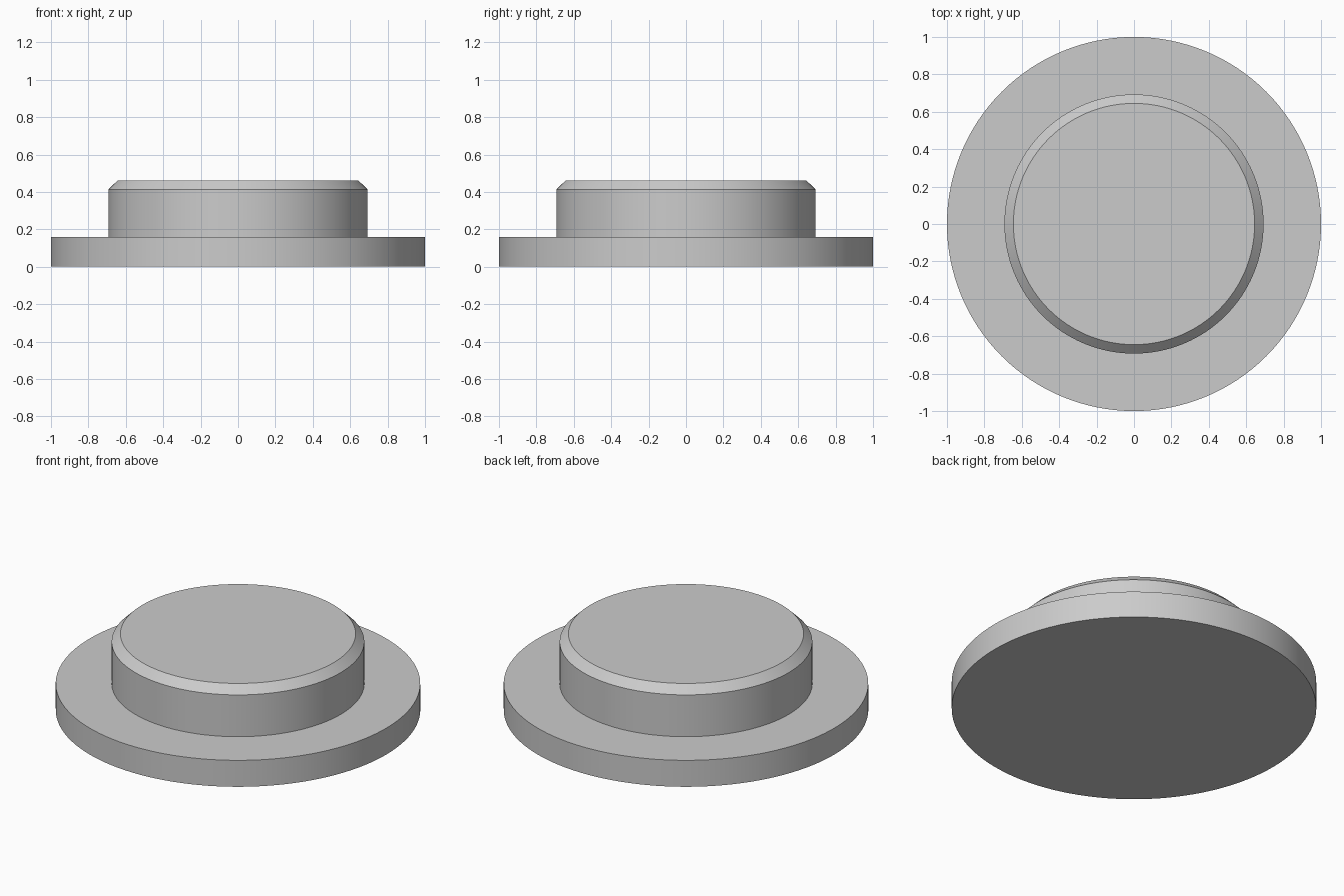
import bpy
import bmesh
import math

cube = bpy.data.objects.get("Cube")
if cube:
    bpy.data.objects.remove(cube, do_unlink=True)

# Plain grey material
grey = bpy.data.materials.new("plain_grey")
grey.use_nodes = True
colour = (0.6, 0.6, 0.6, 1)
grey.diffuse_color = colour
grey.node_tree.nodes["Principled BSDF"].inputs["Base Color"].default_value = colour

SIDES = 128

# Stepped profile (radius, height): wide flange, raised boss, chamfered rim
PROFILE = [(1.0, 0), (1.0, 0.16), (0.693, 0.16), (0.693, 0.413), (0.645, 0.46)]


def lathe(name, profile):
    bm = bmesh.new()
    rings = []
    for radius, height in profile:
        angles = [math.tau * i / SIDES for i in range(SIDES)]
        rings.append([bm.verts.new((radius * math.cos(a), radius * math.sin(a), height))
                      for a in angles])
    for low, high in zip(rings, rings[1:]):
        for i in range(SIDES):
            j = (i + 1) % SIDES
            bm.faces.new((low[i], low[j], high[j], high[i]))
    # Closed bottom and top
    bm.faces.new(rings[0][::-1])
    bm.faces.new(rings[-1])
    mesh = bpy.data.meshes.new(name)
    bm.to_mesh(mesh)
    bm.free()
    mesh.materials.append(grey)
    obj = bpy.data.objects.new(name, mesh)
    bpy.context.collection.objects.link(obj)
    return obj


plug = lathe("flanged_plug", PROFILE)
bpy.ops.object.select_all(action="DESELECT")
plug.select_set(True)
bpy.context.view_layer.objects.active = plug
bpy.ops.object.shade_smooth_by_angle(angle=math.radians(30))
